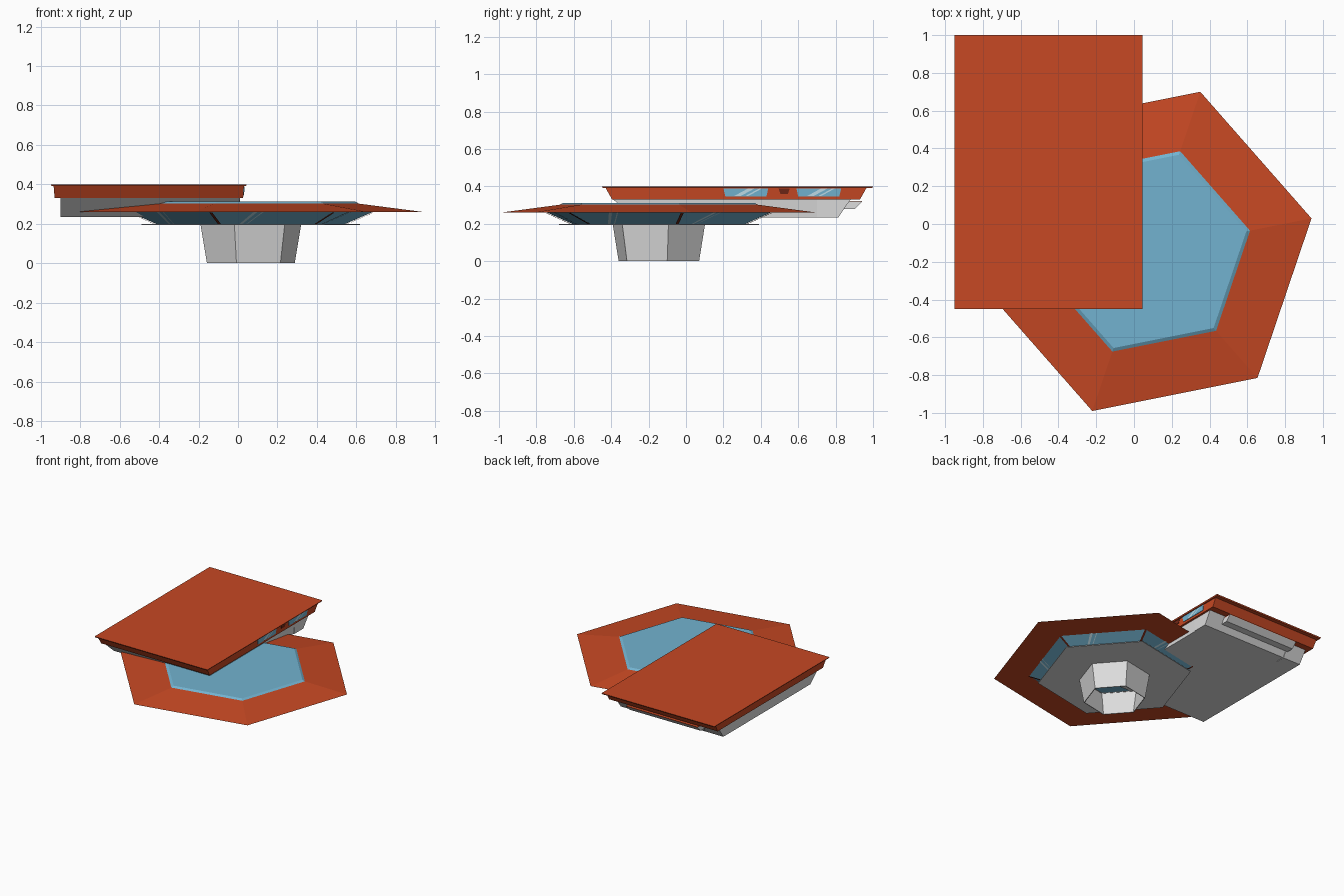
import bpy, bmesh, math
from mathutils import Vector

if "Cube" in bpy.data.objects:
    bpy.data.objects.remove(bpy.data.objects["Cube"])


def material(name, rgb):
    m = bpy.data.materials.new(name)
    m.diffuse_color = (*rgb, 1)
    m.use_nodes = True
    m.node_tree.nodes["Principled BSDF"].inputs["Base Color"].default_value = m.diffuse_color
    return m


RED = material("roof red", (0.57, 0.065, 0.017))
DARK_RED = material("dark red", (0.16, 0.02, 0.008))
BLUE = material("glass blue", (0.17, 0.45, 0.63))
PALE = material("glass glint", (0.55, 0.76, 0.85))
GREY = material("light grey", (0.72, 0.72, 0.72))

CX, CY = 0.065, -0.145          # centre of the hexagonal hall
TURN = math.radians(11.3)


def mesh_object(name, verts, faces, mat):
    me = bpy.data.meshes.new(name)
    me.from_pydata(verts, [], faces)
    me.materials.append(mat)
    bm = bmesh.new()
    bm.from_mesh(me)
    bmesh.ops.recalc_face_normals(bm, faces=bm.faces)
    bm.to_mesh(me)
    bm.free()
    ob = bpy.data.objects.new(name, me)
    bpy.context.collection.objects.link(ob)
    return ob


def hex_point(r, z, i):
    a = TURN + i * math.pi / 3
    return Vector((CX + r * math.cos(a), CY + r * math.sin(a), z))


def hex_loft(name, profile, mat, closed=False, cap=False):
    """Six-sided lathe of (radius, z) profile points."""
    n = len(profile)
    verts = [hex_point(r, z, i) for r, z in profile for i in range(6)]
    faces = [(k * 6 + i, k * 6 + (i + 1) % 6,
              (k + 1) % n * 6 + (i + 1) % 6, (k + 1) % n * 6 + i)
             for k in range(n if closed else n - 1) for i in range(6)]
    if cap:
        faces.append(tuple(range((n - 1) * 6, n * 6)))
        faces.append(tuple(range(6)))
    return mesh_object(name, verts, faces, mat)


def block(name, low, high, mat):
    """Box between two rectangles, each (x0, x1, y0, y1, z)."""
    verts = []
    for x0, x1, y0, y1, z in (low, high):
        verts += [(x0, y0, z), (x1, y0, z), (x1, y1, z), (x0, y1, z)]
    faces = [(0, 1, 2, 3), (4, 5, 6, 7)] + \
            [(i, (i + 1) % 4, (i + 1) % 4 + 4, i + 4) for i in range(4)]
    return mesh_object(name, verts, faces, mat)


# --- Hexagonal hall ---
hex_loft("hall_roof", [(0.892, 0.26), (0.56, 0.302), (0.56, 0.296), (0.62, 0.26)], RED, closed=True)
hex_loft("roof_glass", [(0.56, 0.302), (0.54, 0.312)], BLUE, cap=True)
hex_loft("hall_windows", [(0.485, 0.198), (0.635, 0.262)], BLUE)
hex_loft("hall_floor", [(0.25, 0.193), (0.565, 0.193), (0.565, 0.198), (0.25, 0.198)], GREY, closed=True)
hex_loft("pedestal", [(0.227, 0.0), (0.26, 0.195), (0.254, 0.195), (0.221, 0.0)], GREY, closed=True)

for i in range(6):
    # red corner posts between the window panes
    a, b = hex_point(0.486, 0.198, i), hex_point(0.636, 0.262, i)
    t = Vector((-math.sin(TURN + i * math.pi / 3), math.cos(TURN + i * math.pi / 3), 0)) * 0.008
    o = Vector((0, 0, -0.004))
    mesh_object("corner_post", [a - t + o, a + t + o, b + t + o, b - t + o], [(0, 1, 2, 3)], DARK_RED)
    # slanted glints on each pane
    c, d = hex_point(0.486, 0.196, i), hex_point(0.636, 0.26, i)
    c2, d2 = hex_point(0.486, 0.196, i + 1), hex_point(0.636, 0.26, i + 1)
    for s, w in ((0.2, 0.03), (0.27, 0.012)):
        mesh_object("pane_glint", [c.lerp(c2, s), c.lerp(c2, s + w),
                                   d.lerp(d2, s + w + 0.15), d.lerp(d2, s + 0.15)],
                    [(0, 1, 2, 3)], PALE)

# --- Rectangular wing ---
block("wing_roof", (-0.945, 0.04, -0.445, 0.995, 0.391), (-0.95, 0.045, -0.45, 1.0, 0.4), RED)
block("wing_upper_wall", (-0.93, 0.026, -0.395, 0.93, 0.33), (-0.935, 0.03, -0.43, 0.965, 0.392), RED)
block("wing_body", (-0.9, 0.0, -0.28, 0.74, 0.235), (-0.9, 0.01, -0.39, 0.78, 0.331), GREY)
for name, x0, x1 in (("left_pier", -0.9, -0.74), ("right_pier", -0.15, 0.01)):
    block(name, (x0, x1 - 0.005, 0.7, 0.815, 0.235), (x0, x1, 0.7, 0.88, 0.331), GREY)

# serving counter between the piers
block("counter_wall", (-0.74, -0.15, 0.72, 0.815, 0.235), (-0.74, -0.15, 0.72, 0.845, 0.28), GREY)
block("counter", (-0.76, -0.13, 0.76, 0.9, 0.278), (-0.76, -0.13, 0.76, 0.94, 0.318), GREY)
block("counter_top", (-0.76, -0.13, 0.76, 0.94, 0.318), (-0.76, -0.13, 0.76, 0.942, 0.323), RED)

# side windows with glints, and a dark post between them
for y0 in (0.2, 0.59):
    y1 = y0 + 0.24
    block("side_window", (0.02, 0.031, y0 + 0.01, y1 - 0.01, 0.347),
          (0.02, 0.033, y0, y1, 0.39), BLUE)
    for s, w in ((0.06, 0.035), (0.12, 0.015)):
        ys = y0 + s
        mesh_object("window_glint", [(0.0335, ys, 0.35), (0.0335, ys + w, 0.35),
                                     (0.0345, ys + w + 0.07, 0.388), (0.0345, ys + 0.07, 0.388)],
                    [(0, 1, 2, 3)], PALE)
block("side_post", (0.02, 0.031, 0.505, 0.545, 0.36), (0.02, 0.033, 0.495, 0.555, 0.39), DARK_RED)
